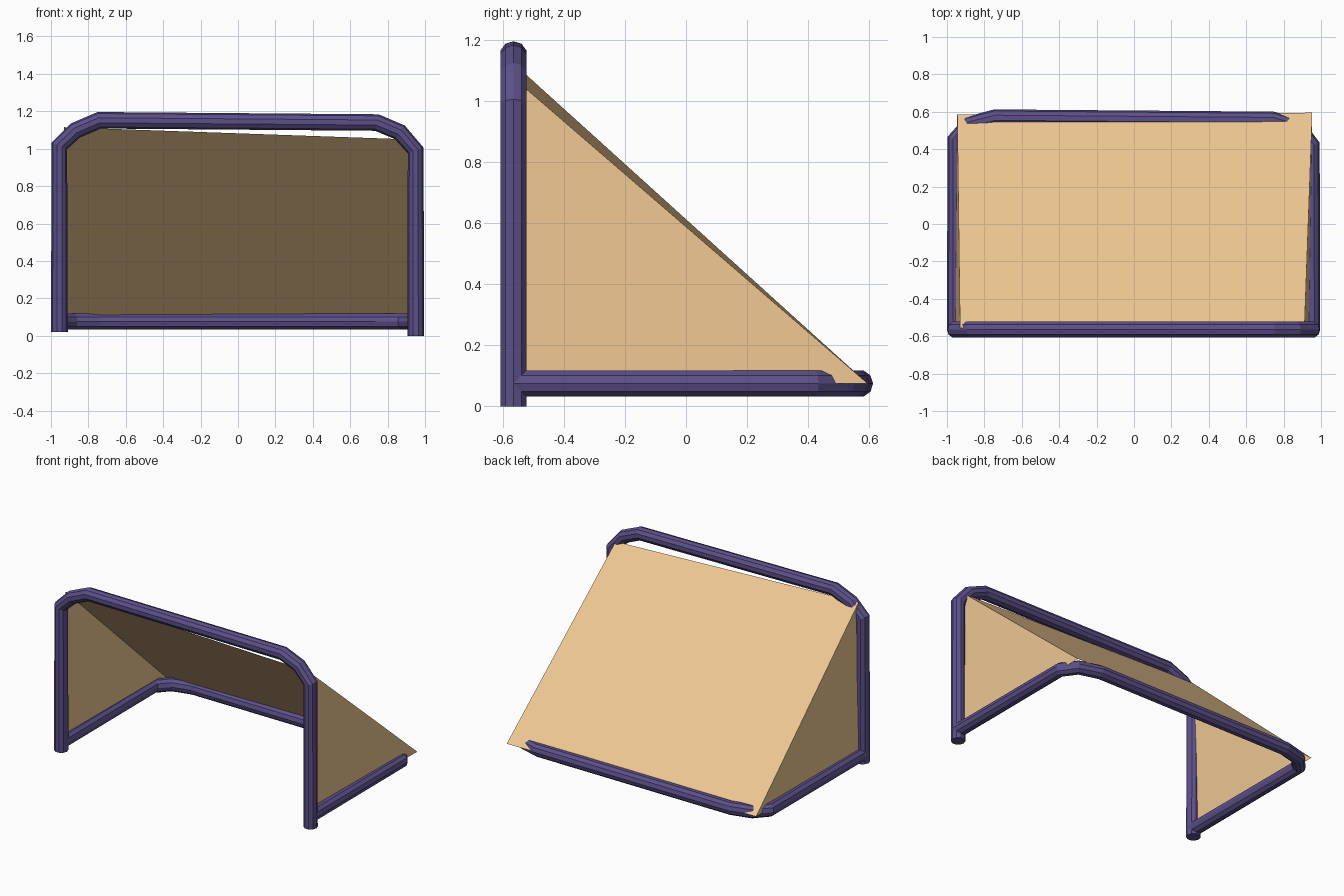
import bpy

if "Cube" in bpy.data.objects:
    bpy.data.objects.remove(bpy.data.objects["Cube"])


def material(name, color):
    m = bpy.data.materials.new(name)
    m.diffuse_color = color
    m.use_nodes = True
    m.node_tree.nodes["Principled BSDF"].inputs["Base Color"].default_value = m.diffuse_color
    return m


purple = material("purple_tube", (0.105, 0.08, 0.25, 1))
tan = material("tan_net", (0.86, 0.57, 0.29, 1))


def tube(name, points, radius=0.045):
    """Faceted ten-sided tube swept along a path, turned into a mesh."""
    cu = bpy.data.curves.new(name, 'CURVE')
    cu.dimensions = '3D'
    cu.bevel_depth = radius
    cu.bevel_resolution = 3
    cu.use_fill_caps = True
    sp = cu.splines.new('POLY')
    sp.points.add(len(points) - 1)
    for p, co in zip(sp.points, points):
        p.co = (*co, 1)
    sp.use_smooth = False
    ob = bpy.data.objects.new(name, cu)
    bpy.context.collection.objects.link(ob)
    bpy.ops.object.select_all(action='DESELECT')
    ob.select_set(True)
    bpy.context.view_layer.objects.active = ob
    bpy.ops.object.convert(target='MESH')
    ob = bpy.context.object
    ob.data.materials.clear()
    ob.data.materials.append(purple)
    return ob


def panel(name, corners):
    """Single thin sheet of netting."""
    me = bpy.data.meshes.new(name)
    me.from_pydata(corners, [], [tuple(range(len(corners)))])
    me.materials.append(tan)
    ob = bpy.data.objects.new(name, me)
    bpy.context.collection.objects.link(ob)
    return ob


# Upright goal mouth: two posts joined by a crossbar with chamfered corners
front = [(-0.955, 0.02), (-0.955, 1.015), (-0.87, 1.097), (-0.742, 1.152),
         (0.742, 1.14), (0.865, 1.088), (0.95, 0.99), (0.95, 0.0)]
tube("goal_mouth_frame", [(x, -0.565, z) for x, z in front])

# Ground frame: U-shaped tube running round the back
base = [(-0.955, -0.565), (-0.955, 0.45), (-0.88, 0.533), (-0.742, 0.568),
        (0.742, 0.556), (0.88, 0.515), (0.95, 0.42), (0.95, -0.565)]
tube("ground_frame", [(x, y, 0.075) for x, y in base])

# Netting: sloping back sheet and a triangle at each side
top_l, top_r = (-0.93, -0.555, 1.115), (0.912, -0.535, 1.05)
back_l, back_r = (-0.945, 0.585, 0.075), (0.953, 0.595, 0.075)
panel("back_net", [top_l, top_r, back_r, back_l])
panel("left_net", [top_l, back_l, (-0.955, -0.565, 0.075)])
panel("right_net", [top_r, (0.935, -0.535, 0.075), back_r])
